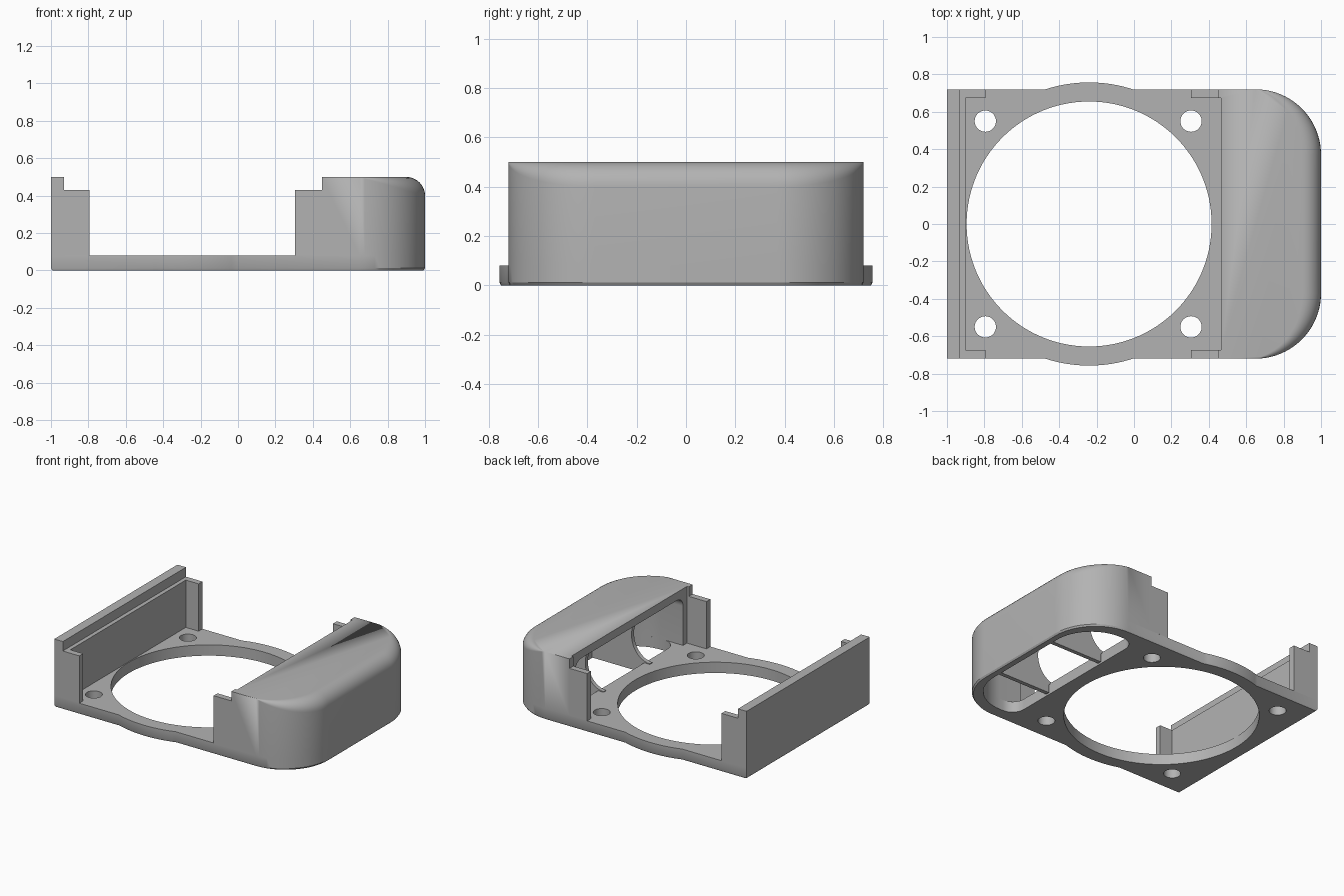
import bpy, bmesh
from math import sin, cos, radians, pi

cube = bpy.data.objects.get("Cube")
if cube:
    bpy.data.objects.remove(cube, do_unlink=True)

grey = bpy.data.materials.new("plain grey")
grey.use_nodes = True
colour = (0.45, 0.45, 0.45, 1)
grey.diffuse_color = colour
grey.node_tree.nodes["Principled BSDF"].inputs["Base Color"].default_value = colour

W = 0.72          # half depth of the body
FLOOR = 0.08      # plate thickness
TOP = 0.5         # full height
FAN_X = -0.24     # centre of the large round opening


def loft(name, rings):
    """Skin a stack of equal closed rings and cap both ends."""
    bm = bmesh.new()
    rows = [[bm.verts.new(p) for p in ring] for ring in rings]
    n = len(rows[0])
    for a, b in zip(rows, rows[1:]):
        for i in range(n):
            j = (i + 1) % n
            bm.faces.new((a[i], a[j], b[j], b[i]))
    bm.faces.new(rows[0])
    bm.faces.new(rows[-1])
    bmesh.ops.remove_doubles(bm, verts=bm.verts, dist=0.0001)
    bmesh.ops.recalc_face_normals(bm, faces=bm.faces)
    mesh = bpy.data.meshes.new(name)
    bm.to_mesh(mesh)
    bm.free()
    mesh.materials.append(grey)
    obj = bpy.data.objects.new(name, mesh)
    bpy.context.collection.objects.link(obj)
    return obj


def prism(name, pts, lo, hi, axis="z"):
    if axis == "z":
        return loft(name, [[(u, v, h) for u, v in pts] for h in (lo, hi)])
    return loft(name, [[(u, h, v) for u, v in pts] for h in (lo, hi)])


def box(name, x0, x1, y0, y1, z0, z1):
    return prism(name, [(x0, y0), (x1, y0), (x1, y1), (x0, y1)], z0, z1)


def arc(cx, cy, rx, start, end, steps, ry=None):
    ry = rx if ry is None else ry
    angles = [radians(start + (end - start) * i / steps) for i in range(steps + 1)]
    return [(cx + rx * cos(a), cy + ry * sin(a)) for a in angles]


def mirrored(half):
    return half + [(x, -y) for x, y in reversed(half)]


def cut(obj, cutter):
    mod = obj.modifiers.new("cut", "BOOLEAN")
    mod.operation = "DIFFERENCE"
    mod.solver = "EXACT"
    mod.object = cutter
    activate(obj)
    bpy.ops.object.modifier_apply(modifier=mod.name)
    bpy.data.objects.remove(cutter, do_unlink=True)


def activate(obj):
    bpy.ops.object.select_all(action="DESELECT")
    obj.select_set(True)
    bpy.context.view_layer.objects.active = obj


def rounded_hood(name, x0, x1, w, r, z0, z1, fillet):
    """D-shaped block whose top edge is rounded by fillet(angle)."""
    spots = [(x0, w, pi / 2)]
    for i in range(21):
        a = pi / 2 * (1 - i / 20)
        spots.append((x1 - r + r * cos(a), w - r + r * sin(a), a))

    def ring(t):
        half, heights = [], []
        for x, y, a in spots:
            f = fillet(a)
            inset = f * (1 - cos(t))
            half.append((x - inset * cos(a), y - inset * sin(a)))
            heights.append(z1 - f * (1 - sin(t)))
        heights += heights[::-1]
        return [(x, y, z) for (x, y), z in zip(mirrored(half), heights)]

    rings = [[(x, y, z0) for x, y, z in ring(0)]]
    rings += [ring(pi / 2 * i / 8) for i in range(9)]
    return loft(name, rings)


# Base plate with bulging sides and a fine bottom chamfer
half = [(-1, W)] + arc(FAN_X, 0, 0.757, 108, 72, 16) + arc(0.65, W - 0.35, 0.35, 90, 0, 20)
outline = mirrored(half)
plate = loft("base_plate", [[(x * s, y * s, z) for x, y in outline]
                            for s, z in ((0.992, 0), (1, 0.012), (1, FLOOR))])
cut(plate, prism("fan_cutter", arc(FAN_X, 0, 0.655, 0, 357, 119), -0.1, 0.2))
for x in (-0.795, 0.305):
    for y in (-0.55, 0.55):
        cut(plate, prism("screw_cutter", arc(x, y, 0.057, 0, 350, 35), -0.1, 0.2))

# Outlet through the floor of the hood
outlet = mirrored(arc(0.62, 0.53, 0.1, 180, 90, 8) + arc(0.65, 0.33, 0.3, 90, 0, 16))
cut(plate, prism("outlet_cutter", outlet, -0.1, 0.2))

# Hollow hood, open towards the fan
hood = rounded_hood("hood", 0.45, 1, W, 0.35, FLOOR, TOP, lambda a: 0.1 * cos(a))
cut(hood, box("recess_cutter", 0.3, 0.465, -0.675, 0.675, 0, 0.6))
cut(hood, rounded_hood("cavity_cutter", 0.3, 0.95, 0.63, 0.3, 0, 0.44, lambda a: 0.07))

# Arched ribs inside the hood
rib = [(0.53, 0.005), (0.96, 0.005), (0.96, 0.45), (0.475, 0.45)]
rib += arc(0.475, 0.26, 0.15, 90, -90, 24, 0.175) + [(0.475, FLOOR), (0.53, FLOOR - 0.01)]
for side, y in (("right", -0.27), ("left", 0.27)):
    prism(side + "_rib", rib, y - 0.015, y + 0.015, "y")

# Stepped end wall
wall = [(-1, FLOOR), (-1, TOP), (-0.93, TOP), (-0.93, 0.43), (-0.9, 0.43), (-0.9, FLOOR)]
prism("end_wall", wall, -W, W, "y")

# Corner posts beside the fan bay
for side, y0, y1 in (("front", -W, -0.675), ("back", 0.675, W)):
    box(side + "_wall_post", -0.9, -0.795, y0, y1, FLOOR, 0.43)
    box(side + "_hood_post", 0.305, 0.45, y0, y1, FLOOR, 0.43)

# Smooth the curved surfaces, keep the edges crisp
for obj in list(bpy.context.collection.objects):
    if obj.type == "MESH" and grey.name in obj.data.materials:
        activate(obj)
        bpy.ops.object.shade_smooth_by_angle(angle=radians(30))
